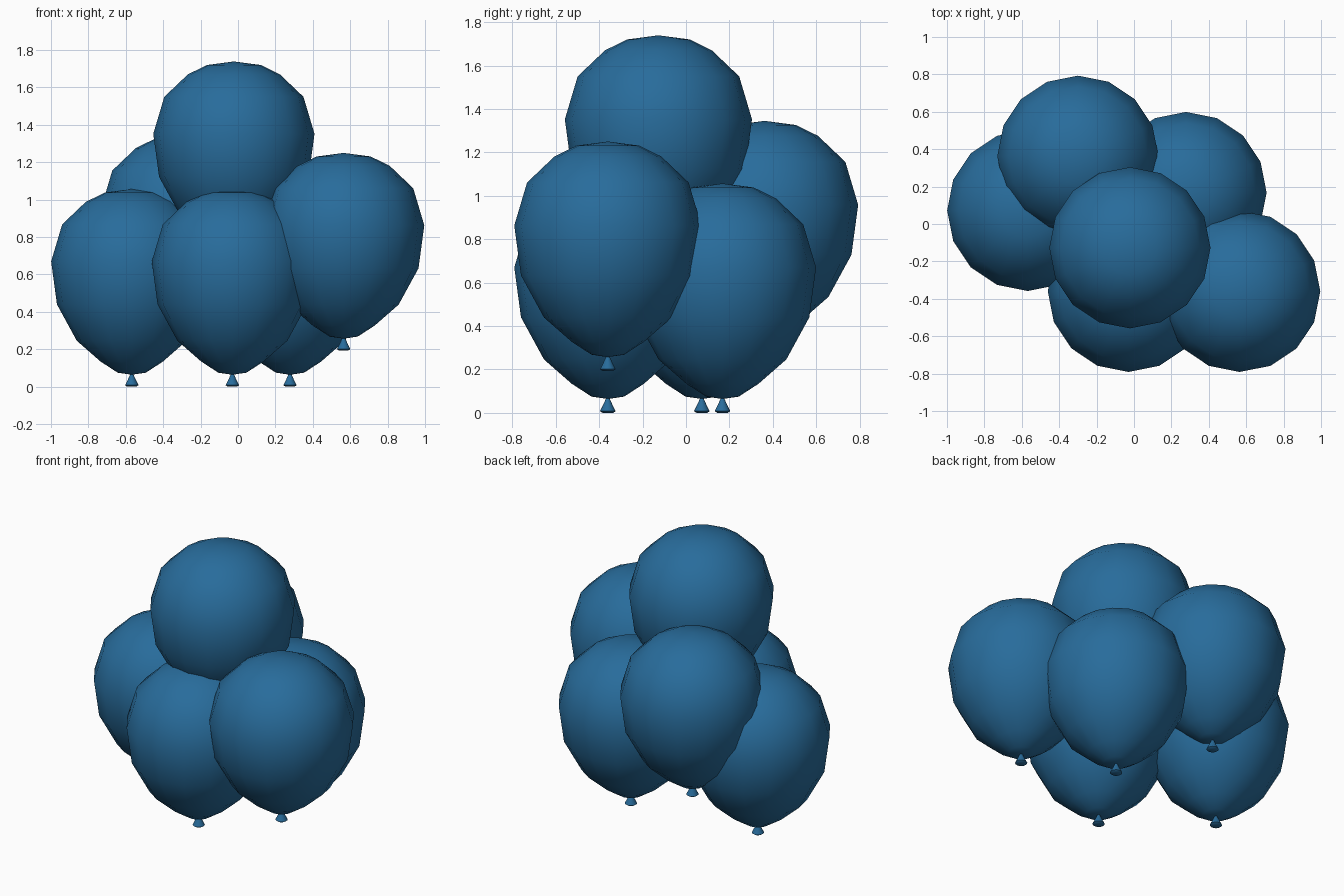
import bpy, bmesh, math

if "Cube" in bpy.data.objects:
    bpy.data.objects.remove(bpy.data.objects["Cube"])

SIDES = 16

blue = bpy.data.materials.new("balloon blue")
blue.diffuse_color = (0.021, 0.15, 0.33, 1)
blue.use_nodes = True
blue.node_tree.nodes["Principled BSDF"].inputs["Base Color"].default_value = blue.diffuse_color

# Half outlines (radius, height); a zero radius closes the end in a point
BODY = [(0, .064), (.075, .075), (.166, .134), (.294, .246), (.40, .44), (.431, .67),
        (.372, .868), (.246, .988), (.144, 1.038), (0, 1.057)]
KNOT = [(0, .002), (.024, 0), (.036, .008), (.02, .04), (.006, .072), (0, .072)]


def lathe(name, profile, location, sharp=None):
    """Spin a half outline around the z axis into a closed solid."""
    bm = bmesh.new()
    rings = []
    for r, z in profile:
        if r == 0:
            rings.append([bm.verts.new((0, 0, z))] * SIDES)
        else:
            rings.append([bm.verts.new((r * math.cos(math.tau * i / SIDES),
                                        r * math.sin(math.tau * i / SIDES), z))
                          for i in range(SIDES)])
    for low, high in zip(rings, rings[1:]):
        for i in range(SIDES):
            j = (i + 1) % SIDES
            corners = list(dict.fromkeys((low[i], low[j], high[j], high[i])))
            bm.faces.new(corners)
    bmesh.ops.recalc_face_normals(bm, faces=bm.faces)
    for f in bm.faces:
        f.smooth = True
    if sharp:
        for e in bm.edges:
            if e.calc_face_angle(0) > math.radians(sharp):
                e.smooth = False
    mesh = bpy.data.meshes.new(name)
    bm.to_mesh(mesh)
    bm.free()
    mesh.materials.append(blue)
    ob = bpy.data.objects.new(name, mesh)
    ob.location = location
    bpy.context.collection.objects.link(ob)
    return ob


# Six identical balloons pressed into one bunch
PLACES = {
    "left": (-.568, .073, 0),
    "front": (-.03, -.36, 0),
    "back_right": (.278, .168, 0),
    "right": (.565, -.36, .193),
    "back": (-.30, .362, .288),
    "top": (-.022, -.127, .682),
}
for label, place in PLACES.items():
    body = lathe(label + "_balloon", BODY, place)
    knot = lathe(label + "_knot", KNOT, place, sharp=50)
    knot.parent = body
    knot.location = (0, 0, 0)
